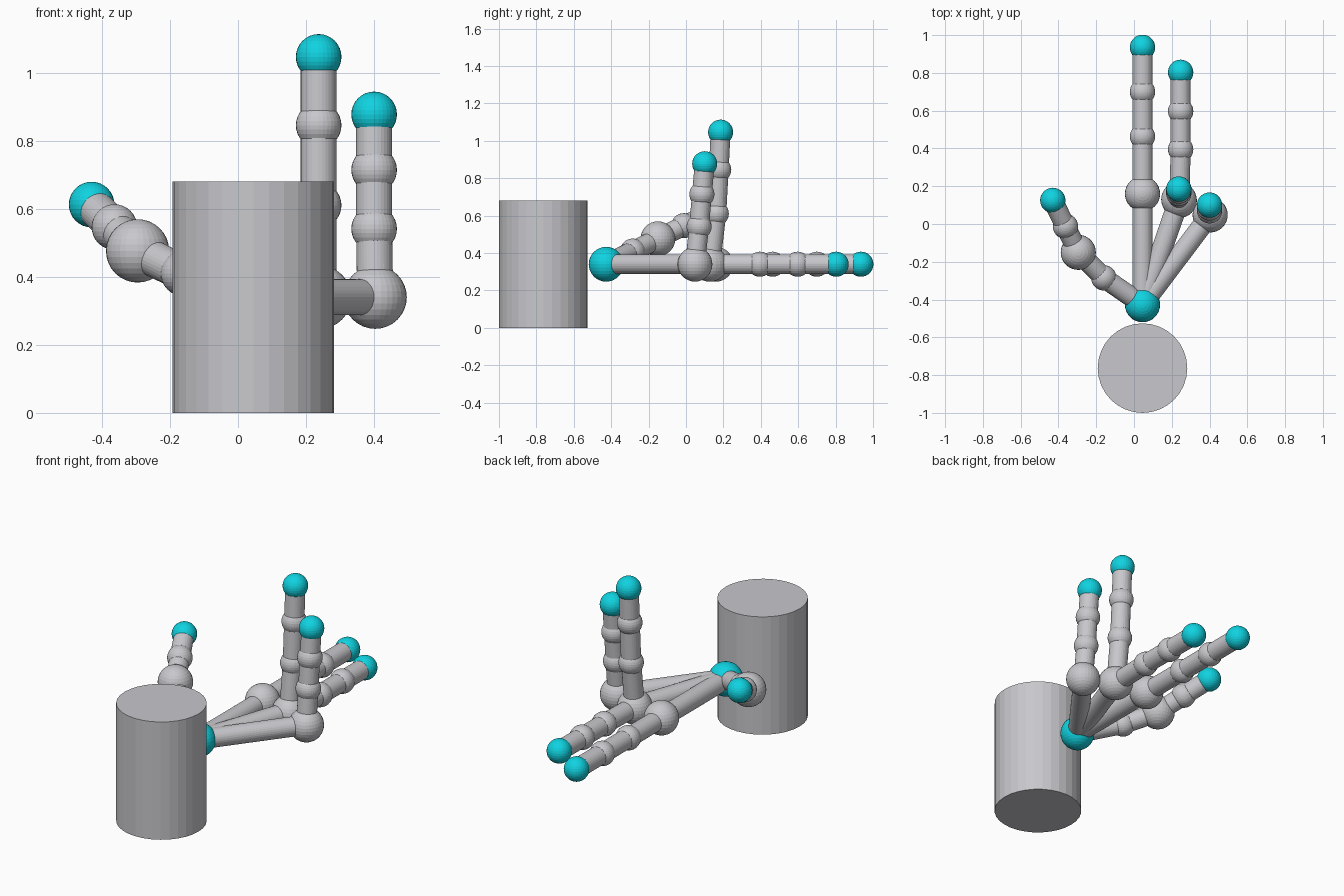
import bpy
from mathutils import Vector

if "Cube" in bpy.data.objects:
    bpy.data.objects.remove(bpy.data.objects["Cube"])


def material(name, rgb):
    m = bpy.data.materials.new(name)
    m.diffuse_color = (*rgb, 1)
    m.use_nodes = True
    m.node_tree.nodes["Principled BSDF"].inputs["Base Color"].default_value = m.diffuse_color
    return m


GREY = material("light grey", (0.58, 0.58, 0.61))
CYAN = material("cyan", (0.005, 0.65, 0.75))
BONE_R, JOINT_R, KNUCKLE_R = 0.053, 0.067, 0.093


def finish(name, mat):
    ob = bpy.context.object
    ob.name = name
    ob.data.materials.append(mat)
    return ob


def ball(name, pos, radius, mat=GREY):
    bpy.ops.mesh.primitive_uv_sphere_add(segments=32, ring_count=16, radius=radius, location=pos)
    return finish(name, mat)


def rod(name, a, b, radius=BONE_R):
    a, b = Vector(a), Vector(b)
    d = b - a
    bpy.ops.mesh.primitive_cylinder_add(vertices=32, radius=radius, depth=d.length, location=(a + b) / 2)
    ob = finish(name, GREY)
    ob.rotation_euler = d.to_track_quat('Z', 'Y').to_euler()
    return ob


def finger(name, points, knuckle):
    """Chain of bones from the wrist; the ball at index `knuckle` is the large one."""
    chain = [WRIST] + points
    for i in range(len(points)):
        rod(f"{name}_bone_{i + 1}", chain[i], chain[i + 1])
        tip = i == len(points) - 1
        ball(f"{name}_tip" if tip else f"{name}_joint_{i + 1}", points[i],
             KNUCKLE_R if i == knuckle else JOINT_R, CYAN if tip else GREY)


# Forearm and wrist
WRIST = (0.045, -0.427, 0.34)
rod("forearm", (0.045, -0.763, 0), (0.045, -0.763, 0.68), 0.237)
ball("wrist", WRIST, KNUCKLE_R, CYAN)

# Thumb
finger("thumb", [(-0.16, -0.285, 0.41), (-0.295, -0.15, 0.476),
                 (-0.363, -0.012, 0.546), (-0.43, 0.125, 0.612)], 1)

# Straight fingers
finger("long_finger", [(0.045, y, 0.34) for y in (0.16, 0.463, 0.70, 0.935)], 0)
finger("short_finger", [(0.24, 0.125, 0.34)] + [(0.247, y, 0.34) for y in (0.395, 0.597, 0.803)], 0)

# Raised fingers
finger("long_raised_finger", [(0.237, 0.13, 0.34), (0.237, 0.162, 0.61),
                              (0.237, 0.175, 0.845), (0.237, 0.185, 1.046)], 0)
finger("short_raised_finger", [(0.403, 0.048, 0.34), (0.40, 0.07, 0.541),
                               (0.40, 0.085, 0.714), (0.40, 0.10, 0.877)], 0)
